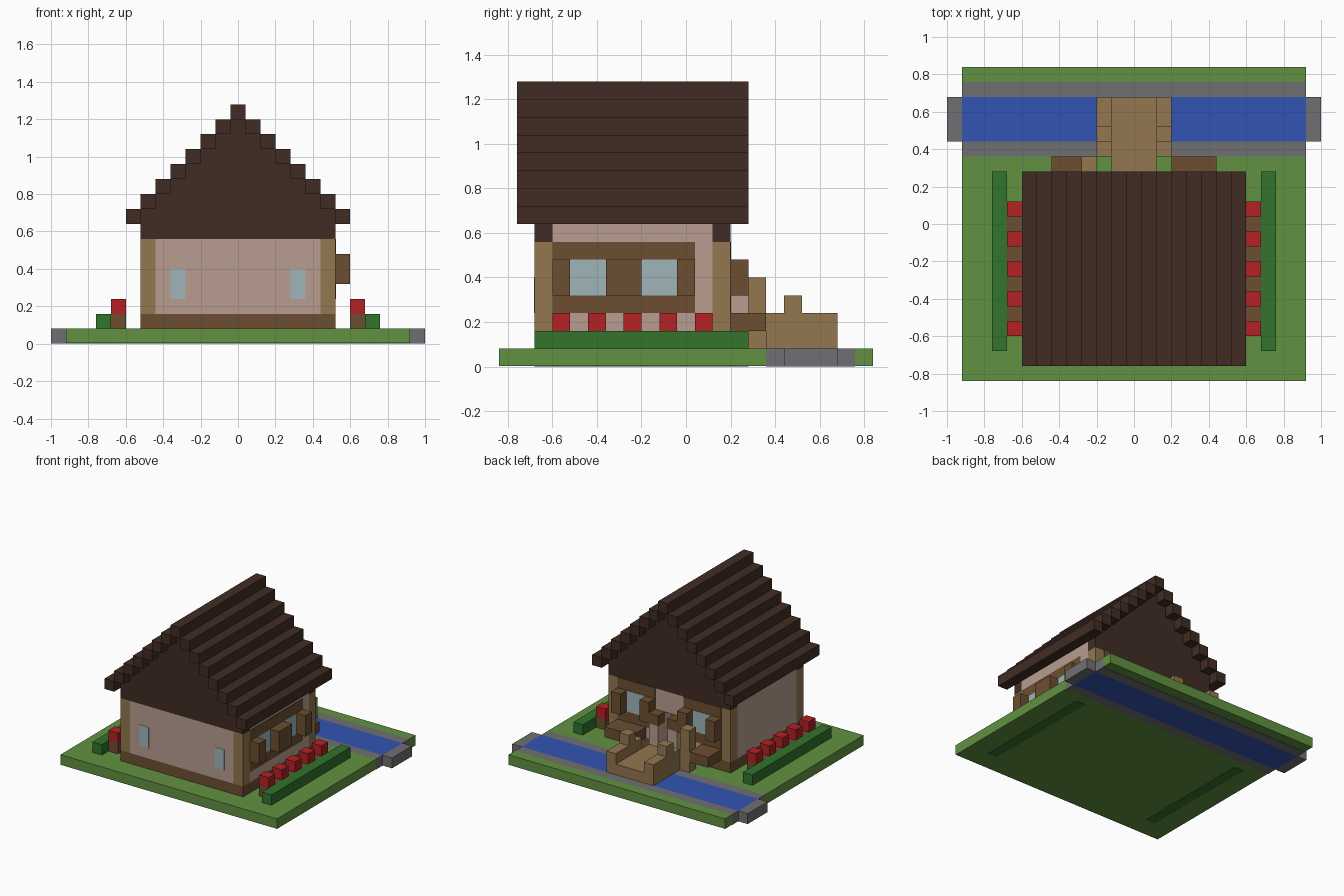
import bpy
import bmesh
from mathutils import Matrix, Vector

cube = bpy.data.objects.get("Cube")
if cube:
    bpy.data.objects.remove(cube)

U = 0.08  # one block


def material(name, rgb):
    linear = [((c / 255 + 0.055) / 1.055) ** 2.4 for c in rgb] + [1]
    m = bpy.data.materials.new(name)
    m.use_nodes = True
    m.diffuse_color = linear
    m.node_tree.nodes["Principled BSDF"].inputs["Base Color"].default_value = linear
    return m


grass = material("grass green", (97, 145, 65))
leaf = material("hedge green", (50, 115, 45))
water = material("water blue", (50, 84, 178))
stone = material("stone grey", (112, 112, 114))
brown = material("wood brown", (108, 78, 49))
tan = material("light timber", (146, 119, 78))
dark = material("roof brown", (64, 44, 35))
plaster = material("pale plaster", (184, 158, 144))
glass = material("window glass", (160, 181, 187))
red = material("flower red", (178, 33, 36))


def part(name, mat, *boxes, mirror=False):
    """Make one object from boxes given as (x0, x1, y0, y1, z0, z1)."""
    bm = bmesh.new()
    boxes = list(boxes)
    if mirror:
        boxes += [(-b[1], -b[0], *b[2:]) for b in boxes]
    for x0, x1, y0, y1, z0, z1 in boxes:
        size = Vector((x1 - x0, y1 - y0, z1 - z0))
        mid = Vector((x0 + x1, y0 + y1, z0 + z1)) / 2
        bmesh.ops.create_cube(bm, size=1, matrix=Matrix.Translation(mid) @ Matrix.Diagonal((*size, 1)))
    mesh = bpy.data.meshes.new(name)
    bm.to_mesh(mesh)
    bm.free()
    mesh.materials.append(mat)
    obj = bpy.data.objects.new(name, mesh)
    bpy.context.collection.objects.link(obj)
    return obj


# Ground and stream
W = 0.92
part("lawn", grass, (-W, W, -0.84, 0.36, 0.003, U), (-W, W, 0.76, 0.84, 0.003, U))
part("stream", water, (-W, W, 0.44, 0.68, 0, U))
part("stream_banks", stone, (-W, W, 0.36, 0.44, 0, U), (-W, W, 0.68, 0.76, 0, U),
     (W, 1, 0.44, 0.68, 0, U), (-1, -W, 0.44, 0.68, 0, U))

# Hedges and flower beds
part("hedges", leaf, (0.68, 0.76, -0.68, 0.28, 0, 0.16), mirror=True)
part("flower_beds", brown, (0.6, 0.68, -0.6, 0.12, U, 0.16), mirror=True)
part("flowers", red, *[(0.6, 0.68, -0.6 + 2 * U * i, -0.52 + 2 * U * i, 0.16, 0.24)
                       for i in range(5)], mirror=True)

# House body, hollow with a doorway at the back
part("foundation", brown, (-0.52, 0.52, -0.68, 0.2, U, 0.16))
part("corner_posts", tan, (0.44, 0.52, -0.68, -0.6, 0.16, 0.56),
     (0.44, 0.52, 0.12, 0.2, 0.16, 0.56), mirror=True)
part("side_walls", plaster, (0.44, 0.52, -0.6, 0.12, 0.16, 0.72), mirror=True)
part("front_wall", plaster, (-0.44, 0.44, -0.68, -0.6, 0.16, 0.56))
part("back_wall", plaster, (-0.44, -0.04, 0.12, 0.2, 0.16, 0.56),
     (0.04, 0.44, 0.12, 0.2, 0.16, 0.56), (-0.04, 0.04, 0.12, 0.2, 0.4, 0.56))

# Gables and stepped roof
gables, steps = [], []
for i in range(8):
    z, half = 0.64 + U * i, 0.52 - U * i
    steps.append((half, half + U, -0.76, 0.28, z, z + U))
    if half > 0:
        steps.append((-half - U, -half, -0.76, 0.28, z, z + U))
        for y in (-0.68, 0.12):
            gables.append((-half, half, y, y + U, z, z + U))
for y in (-0.68, 0.12):
    gables.append((-0.52, 0.52, y, y + U, 0.56, 0.64))
part("gables", dark, *gables)
part("roof_steps", dark, *steps)

# Front windows
T = 0.003
part("front_windows", glass, (0.28, 0.36, -0.68 - T, -0.68, 0.24, 0.40), mirror=True)

# Side windows on the left wall
S = 0.52
part("side_window_frame", brown, (S, S + T, -0.6, 0.04, 0.24, 0.56))
part("side_windows", glass, (S, S + 2 * T, -0.52, -0.36, 0.32, 0.48),
     (S, S + 2 * T, -0.2, -0.04, 0.32, 0.48))
part("side_shutters", brown, (S, S + U, -0.6, -0.52, 0.32, 0.48),
     (S, S + U, -0.36, -0.2, 0.32, 0.48), (S, S + U, -0.04, 0.04, 0.32, 0.48))

# Back windows
B = 0.2
part("back_window_frames", brown, (0.12, 0.44, B, B + T, 0.24, 0.56), mirror=True)
part("back_windows", glass, (0.2, 0.36, B, B + 2 * T, 0.32, 0.48), mirror=True)
part("back_shutters", brown, (0.36, 0.44, B, B + U, 0.32, 0.48),
     (0.12, 0.2, B, B + U, 0.32, 0.48), mirror=True)

# Doorway, benches and posts
part("door_jambs", plaster, (0.04, 0.12, B, B + U, 0.16, 0.32), mirror=True)
part("door_jamb_caps", brown, (0.04, 0.12, B, B + U, 0.32, 0.4), mirror=True)
part("benches", brown, (0.2, 0.44, B, 0.36, 0.16, 0.24), (-0.44, -0.28, B, 0.36, 0.16, 0.24))
part("porch_post", tan, (-0.28, -0.2, 0.28, 0.36, U, 0.4))

# Bridge
part("bridge_deck", tan, (-0.12, 0.12, B, 0.68, U, 0.16))
part("bridge_rails", tan, (0.12, 0.2, 0.36, 0.68, U, 0.24), mirror=True)
part("bridge_posts", tan, (0.12, 0.2, 0.44, 0.52, 0.24, 0.32), mirror=True)
